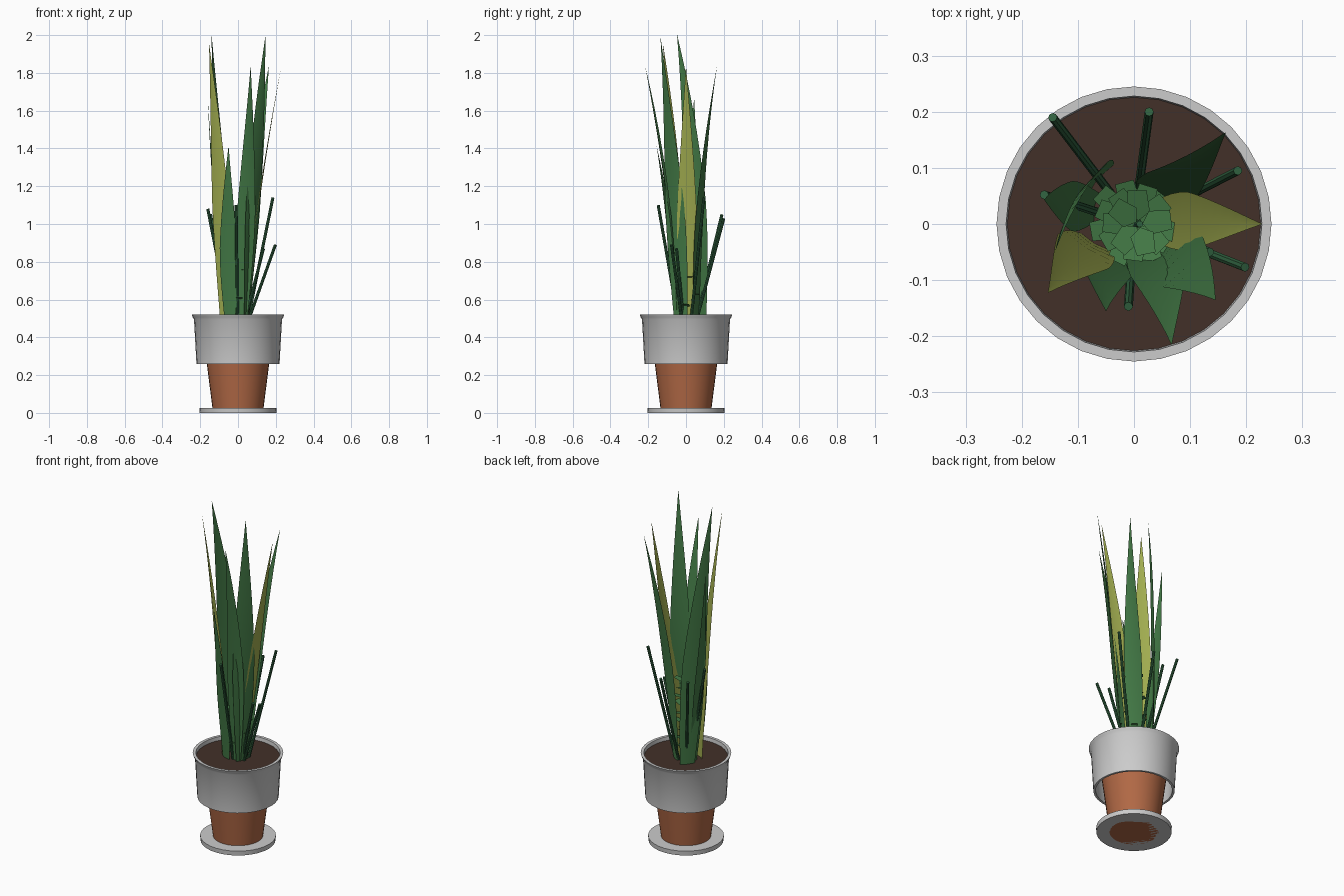
import bpy, math
from mathutils import Vector

if "Cube" in bpy.data.objects:
    bpy.data.objects.remove(bpy.data.objects["Cube"])


def material(name, rgb):
    m = bpy.data.materials.new(name)
    m.diffuse_color = (*rgb, 1)
    m.use_nodes = True
    m.node_tree.nodes["Principled BSDF"].inputs["Base Color"].default_value = m.diffuse_color
    return m


CLAY = material("clay", (0.44, 0.14, 0.06))
SOIL = material("soil", (0.055, 0.03, 0.022))
GREEN = material("leaf_green", (0.055, 0.19, 0.06))
YELLOW = material("leaf_yellow", (0.36, 0.42, 0.08))
STEM = material("stem_green", (0.03, 0.12, 0.05))


def add_mesh(name, verts, faces, mat=None, smooth=False):
    me = bpy.data.meshes.new(name)
    me.from_pydata([tuple(v) for v in verts], [], faces)
    ob = bpy.data.objects.new(name, me)
    bpy.context.collection.objects.link(ob)
    if mat:
        me.materials.append(mat)
    if smooth:
        bpy.ops.object.select_all(action='DESELECT')
        ob.select_set(True)
        bpy.context.view_layer.objects.active = ob
        bpy.ops.object.shade_smooth_by_angle(angle=math.radians(35))
    return ob


def lathe(name, profile, mat=None, closed=False, n=32):
    """Spin (radius, z) points; open profiles get end caps."""
    verts = [(r * math.cos(2 * math.pi * i / n), r * math.sin(2 * math.pi * i / n), z)
             for r, z in profile for i in range(n)]
    k = len(profile)
    faces = []
    for j in range(k if closed else k - 1):
        a, b = j * n, (j + 1) % k * n
        faces += [(a + i, a + (i + 1) % n, b + (i + 1) % n, b + i) for i in range(n)]
    if not closed:
        faces += [tuple(range(n))[::-1], tuple(range((k - 1) * n, k * n))]
    return add_mesh(name, verts, faces, mat, True)


def blade(name, base, mid, tip, width, a0, a1, mat, rows=12):
    """Upright pointed leaf through three points; width direction turns a0 -> a1 degrees."""
    p0, pm, p2 = Vector(base), Vector(mid), Vector(tip)
    p1 = 2 * pm - (p0 + p2) / 2
    verts, faces = [], []
    for i in range(rows + 1):
        t = i / rows
        c = (1 - t) ** 2 * p0 + 2 * t * (1 - t) * p1 + t * t * p2
        a = math.radians(a0 + (a1 - a0) * t)
        side = Vector((math.cos(a), math.sin(a), 0))
        # swell from the base to 40%, then taper to the point
        w = 0.6 + 0.4 * math.sin(t / 0.4 * math.pi / 2) if t < 0.4 else 1 - ((t - 0.4) / 0.6) ** 1.25
        h = side * width * max(w, 0.01) / 2
        inward = Vector((-c.x, -c.y, 0)).normalized() * h.length * 0.15
        verts += [c - h + inward, c, c + h + inward]
    for i in range(rows):
        for j in (0, 1):
            a = i * 3 + j
            faces.append((a, a + 1, a + 4, a + 3))
    return add_mesh(name, verts, faces, mat, True)


def rod(name, base, tip, r=0.008, n=8):
    b, t = Vector(base), Vector(tip)
    u = (t - b).cross(Vector((0, 1, 0))).normalized()
    v = (t - b).normalized().cross(u)
    ring = [r * (math.cos(k * 2 * math.pi / n) * u + math.sin(k * 2 * math.pi / n) * v) for k in range(n)]
    faces = [(i, (i + 1) % n, n + (i + 1) % n, n + i) for i in range(n)]
    faces += [tuple(range(n))[::-1], tuple(range(n, 2 * n))]
    return add_mesh(name, [b + p for p in ring] + [t + p for p in ring], faces, STEM, True)


# Saucer, inner clay pot, hollow outer sleeve and soil
lathe("saucer", [(0.203, 0.0), (0.205, 0.027)])
lathe("clay_pot", [(0.132, 0.0), (0.165, 0.26), (0.195, 0.485)], CLAY)
lathe("pot_sleeve", [(0.220, 0.26), (0.233, 0.495), (0.240, 0.507), (0.245, 0.52),
                     (0.228, 0.52), (0.224, 0.48), (0.207, 0.26)], closed=True)
lathe("soil", [(0.222, 0.485), (0.226, 0.498)], SOIL)

# Tall pointed leaves: base, middle, tip, width, start and end direction
Z = 0.49
leaves = [
    ((0.035, 0.005, Z), (0.12, 0.005, 1.16), (0.228, 0.0, 1.83), 0.105, 90, 90, YELLOW),
    ((0.03, 0.06, Z), (0.085, 0.085, 1.16), (0.163, 0.163, 1.83), 0.10, 150, 165, GREEN),
    ((0.05, -0.03, Z), (0.095, -0.075, 1.24), (0.145, -0.135, 1.99), 0.125, 70, 30, GREEN),
    ((0.02, -0.05, Z), (0.05, -0.105, 1.16), (0.067, -0.215, 1.83), 0.10, 0, 20, GREEN),
    ((-0.045, -0.055, Z), (-0.055, -0.09, 0.95), (-0.05, -0.155, 1.41), 0.10, -20, -20, GREEN),
    ((-0.07, -0.035, Z), (-0.105, -0.06, 1.22), (-0.153, -0.122, 1.95), 0.11, -30, -40, YELLOW),
    ((-0.065, 0.08, Z), (-0.105, 0.045, 1.24), (-0.14, -0.047, 2.0), 0.135, 50, 65, GREEN),
    ((-0.07, 0.03, Z), (-0.125, 0.035, 1.07), (-0.16, 0.043, 1.66), 0.09, 80, 100, GREEN),
]
for i, args in enumerate(leaves):
    blade(f"tall_leaf_{i + 1}", *args)

# Straight bare stems leaning out of the middle
tips = [(-0.145, 0.19, 1.05), (0.027, 0.20, 1.03), (0.185, 0.095, 1.14), (0.198, -0.077, 0.89),
        (0.135, -0.05, 0.87), (-0.01, -0.147, 1.10), (-0.16, 0.052, 1.08)]
for i, (x, y, z) in enumerate(tips):
    rod(f"stem_{i + 1}", (x * 0.28, y * 0.28, Z), (x, y, z))
rod("centre_stem", (0.0, 0.0, Z), (0.01, 0.0, 1.0), 0.006)

# Small leaflets spiralling up the centre stem
verts, faces = [], []
count = 24
for i in range(count):
    t = i / (count - 1)
    a = i * math.radians(137.5)
    out = Vector((math.cos(a), math.sin(a), 0.3))
    side = Vector((-math.sin(a), math.cos(a), 0))
    c = Vector((0.01 * t, 0, 0.55 + 0.43 * t))
    length, half = 0.085 - 0.03 * t, 0.021
    k = len(verts)
    verts += [c + out * 0.006, c + out * length * 0.35 - side * half, c + out * length - side * half * 0.8,
              c + out * length + side * half * 0.8, c + out * length * 0.35 + side * half]
    faces.append(tuple(range(k, k + 5)))
add_mesh("leaflets", verts, faces, GREEN)
